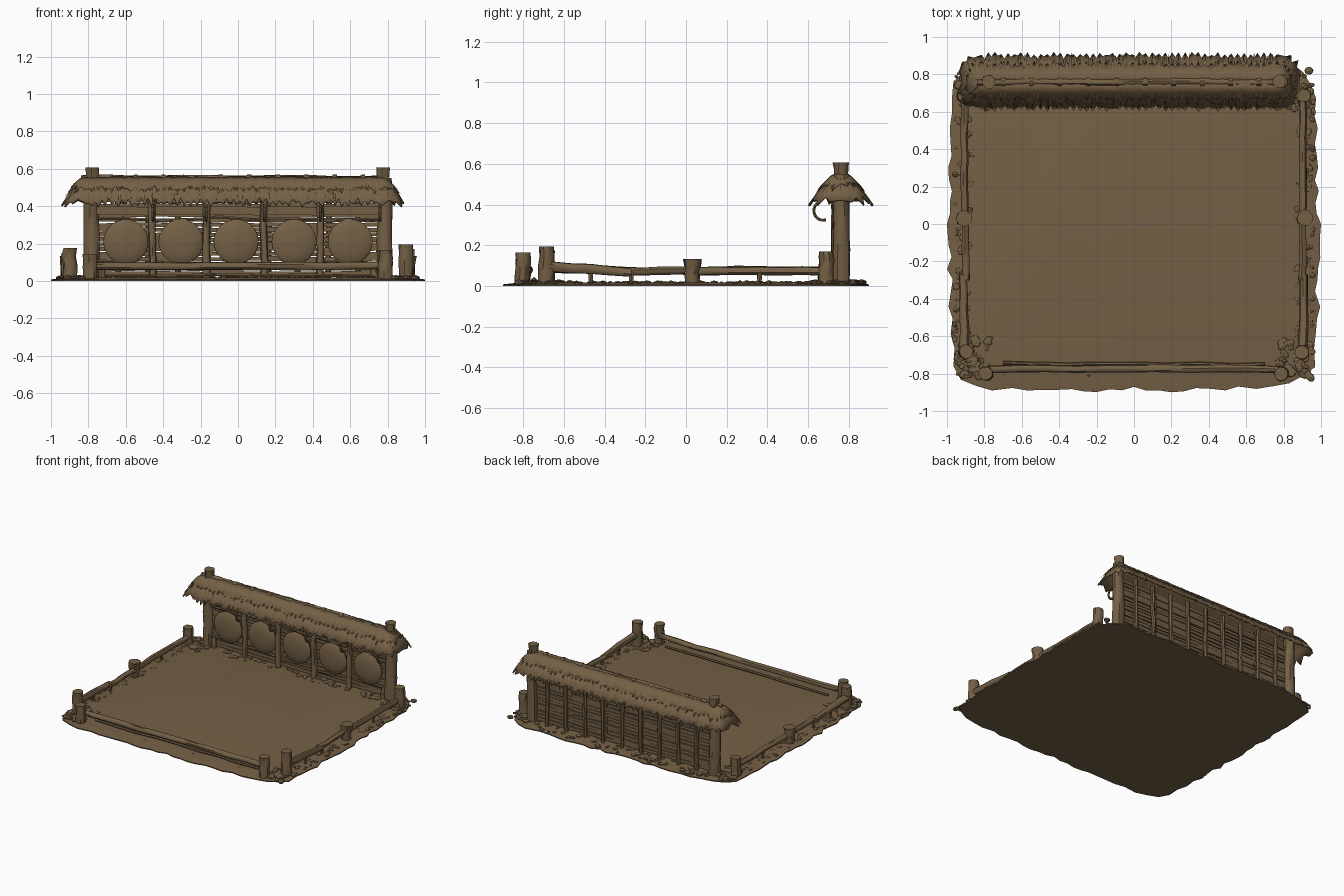
import bpy, bmesh, math, random
from mathutils import Vector, Matrix

if "Cube" in bpy.data.objects:
    bpy.data.objects.remove(bpy.data.objects["Cube"])

R = random.Random(7)
mat = bpy.data.materials.new("weathered brown")
mat.diffuse_color = (0.175, 0.117, 0.06, 1)
mat.use_nodes = True
mat.node_tree.nodes["Principled BSDF"].inputs["Base Color"].default_value = mat.diffuse_color


def finish(name, bm, angle=0.7):
    me = bpy.data.meshes.new(name)
    bm.to_mesh(me)
    bm.free()
    me.materials.append(mat)
    me.shade_smooth()
    me.set_sharp_from_angle(angle=angle)
    ob = bpy.data.objects.new(name, me)
    bpy.context.collection.objects.link(ob)
    return ob


def pole(bm, a, b, r1, r2=None, sides=9, rings=4, wob=0.004):
    """Slightly wobbly log from a to b."""
    a, b = Vector(a), Vector(b)
    r2 = r1 if r2 is None else r2
    q = (b - a).to_track_quat('Z', 'Y')
    loops = []
    for i in range(rings + 1):
        t = i / rings
        off = Vector((R.uniform(-wob, wob), R.uniform(-wob, wob), 0))
        r = r1 + (r2 - r1) * t
        loops.append([bm.verts.new(a.lerp(b, t) + q @ (off + Vector((
            math.cos(k * math.tau / sides), math.sin(k * math.tau / sides), 0)) * r * R.uniform(.93, 1.05)))
            for k in range(sides)])
    for u, v in zip(loops, loops[1:]):
        for k in range(sides):
            bm.faces.new((u[k], u[(k + 1) % sides], v[(k + 1) % sides], v[k]))
    bm.faces.new(loops[0][::-1])
    bm.faces.new(loops[-1])


def box(bm, c, s, tilt=0.0):
    m = Matrix.Translation(c) @ Matrix.Rotation(tilt, 4, 'Y') @ Matrix.Diagonal((*s, 1))
    bmesh.ops.create_cube(bm, size=1, matrix=m)


def stone(bm, x, y, z, r):
    m = Matrix.Translation((x, y, z)) @ Matrix.Rotation(R.uniform(0, 6), 4, 'Z') @ Matrix.Diagonal(
        (r * R.uniform(.8, 1.6), r * R.uniform(.7, 1.2), r * R.uniform(.4, .7), 1))
    bmesh.ops.create_icosphere(bm, subdivisions=1, radius=1, matrix=m)


# ground slab: ragged outer edge sloping up to a flat yard
bm = bmesh.new()
N = 96
ring = {"bottom": [], "edge": [], "top": []}
for i in range(N):
    a = math.tau * i / N
    c, s = math.cos(a), math.sin(a)
    k = (abs(c) ** 10 + abs(s) ** 10) ** -0.1
    x, y = c * k, s * k
    j = 1 if i in (0, N // 2) else R.uniform(0.965, 1.0)
    ring["bottom"].append(bm.verts.new((x * j, y * 0.9 * j, 0)))
    ring["edge"].append(bm.verts.new((x * j, y * 0.9 * j, 0.008)))
    ring["top"].append(bm.verts.new((x * 0.93, y * 0.81, 0.018)))
for lo, hi in (("bottom", "edge"), ("edge", "top")):
    for i in range(N):
        n = (i + 1) % N
        bm.faces.new((ring[lo][i], ring[lo][n], ring[hi][n], ring[hi][i]))
bm.faces.new(ring["bottom"][::-1])
bm.faces.new(ring["top"])
finish("ground", bm, 0.5)

# stones and clods around the yard edge, denser at corners
bm = bmesh.new()
for i in range(90):
    for sx in (-1, 1):
        stone(bm, sx * R.uniform(.87, .96), R.uniform(-.78, .84), .016, R.uniform(.008, .02))
for i in range(110):
    stone(bm, R.uniform(-.85, .85), R.uniform(.68, .87), .018, R.uniform(.01, .026))
for i in range(35):
    stone(bm, R.uniform(-.8, .8), R.uniform(-.81, -.75), .015, R.uniform(.006, .012))
for sx in (-1, 1):
    for cy in (-.72, .72):
        for i in range(35):
            stone(bm, sx * R.uniform(.76, .95), cy + R.uniform(-.1, .1), .018, R.uniform(.01, .027))
finish("edge_stones", bm, 0.4)

# short fence posts
bm = bmesh.new()
for x, y, r, h in ((.9, -.685, .038, .195), (.79, -.8, .037, .165), (.91, .69, .037, .17)):
    for sx in (-1, 1):
        pole(bm, (sx * x, y, 0), (sx * x, y, h - (.02 if sx < 0 else 0)), r * 1.05, r)
for sx in (-1, 1):
    pole(bm, (sx * .91, .03, 0), (sx * .91, .03, .133), .033, .044)
finish("fence_posts", bm)

# low fence rails with small stakes
bm = bmesh.new()
pole(bm, (-.77, -.775, .08), (.77, -.775, .08), .021, rings=10)
pole(bm, (-.7, -.745, .03), (.7, -.75, .03), .009, sides=6, rings=8)
for sx in (-1, 1):
    pole(bm, (sx * .905, -.67, .095), (sx * .91, -.27, .07), .027, .022)
    pole(bm, (sx * .9, -.3, .073), (sx * .905, .03, .075), .02)
    pole(bm, (sx * .905, .03, .075), (sx * .905, .68, .075), .021, rings=6)
    for y in (-.47, -.27, .36):
        pole(bm, (sx * .91, y, 0), (sx * .91, y, .075), .012, sides=6, rings=1)
finish("fence_rails", bm)

# tall end posts of the wall with caps
bm = bmesh.new()
for sx in (-1, 1):
    x = sx * .785
    pole(bm, (x, .76, 0), (x, .76, .55), .046, .038, rings=6)
    pole(bm, (x - sx * .01, .76, .53), (x - sx * .01, .76, .607), .033, .038, rings=2)
    pole(bm, (x - sx * .055, .745, 0), (x - sx * .055, .745, .1), .02, .018)
finish("wall_end_posts", bm)

# upright poles on both wall faces
bm = bmesh.new()
for x in (-.455, -.17, .14, .44):
    pole(bm, (x, .735, 0), (x + R.uniform(-.01, .01), .735, .47), .021, .019, rings=6)
for i in range(9):
    x = -.64 + i * .16
    pole(bm, (x, .785, 0), (x + R.uniform(-.008, .008), .785, .47), .016, rings=5, sides=7)
finish("wall_uprights", bm)

# horizontal slats between the uprights
bm = bmesh.new()
edges = (-.77, -.455, -.17, .14, .44, .77)
for a, b in zip(edges, edges[1:]):
    for k in range(16):
        box(bm, ((a + b) / 2, .76 + R.uniform(-.006, .006), .04 + k * .026),
            (b - a, .016, R.uniform(.018, .027)), R.uniform(-.022, .022))
    box(bm, ((a + b) / 2, .742, .375), (b - a, .016, .045), R.uniform(-.02, .02))
    for z in (.09, .33):
        pole(bm, (a, .742, z + R.uniform(-.02, .02)), (b, .742, z), .009, sides=6, wob=.003)
finish("wall_slats", bm, 0.5)

# round domed shields
for n, x in enumerate((-.6, -.305, -.01, .3, .6)):
    bm = bmesh.new()
    prof = ((.117, .745), (.12, .733), (.108, .724), (.07, .716), (.03, .712))
    loops = [[bm.verts.new((x + r * math.cos(t * math.tau / 24), y + R.uniform(-.001, .001),
                            .21 + r * math.sin(t * math.tau / 24))) for t in range(24)] for r, y in prof]
    for u, v in zip(loops, loops[1:]):
        for k in range(24):
            bm.faces.new((u[k], u[(k + 1) % 24], v[(k + 1) % 24], v[k]))
    bm.faces.new(loops[-1])
    bm.faces.new(loops[0][::-1])
    finish(f"shield_{n + 1}", bm, 0.9)

# curved hooks below the front eave
bm = bmesh.new()
for x in (-.455, -.17, .14, .44, .76):
    pts = [(x, .675 + .048 * math.cos(t), .37 + .048 * math.sin(t))
           for t in [math.radians(130 + 26 * i) for i in range(7)]]
    for p, q in zip(pts, pts[1:]):
        pole(bm, p, q, .008, sides=6, rings=1, wob=0)
finish("eave_hooks", bm)

# thatched roof: long hipped shell with ragged eaves
PROF = ((.012, .55), (.05, .53), (.1, .48), (.155, .405))
X0, X1, YC = -.815, .765, .76


def height(d):
    for (d0, z0), (d1, z1) in zip(PROF, PROF[1:]):
        if d <= d1 or d1 == PROF[-1][0]:
            return z0 + (z1 - z0) * (d - d0) / (d1 - d0)


def outline():
    """Ridge points with outward directions, all the way round."""
    n, m, out = 90, 14, []
    pw = lambda v: math.copysign(abs(v) ** .65, v)
    for side, a, b in ((-1, X0, X1), (1, X1, X0)):
        out += [(a + (b - a) * i / n, 0, side) for i in range(n)]
        for i in range(m):
            t = math.pi * i / m
            out.append((b, -side * .85 * pw(math.sin(t)), side * pw(math.cos(t))))
    return out


def thatch(name, depths, lift, rag):
    bm = bmesh.new()
    pts, loops = outline(), []
    for li, d in enumerate(depths):
        last = li == len(depths) - 1
        loop = []
        for i, (x, dx, dy) in enumerate(pts):
            e = d - (R.uniform(.3, 1) * rag if i % 2 else -R.uniform(-.3, .3) * rag) if last else d
            loop.append(bm.verts.new((x + dx * e, YC + dy * e, height(e) + lift + R.uniform(-.003, .003))))
        loops.append(loop)
    n = len(pts)
    for u, v in zip(loops, loops[1:]):
        for k in range(n):
            bm.faces.new((v[k], v[(k + 1) % n], u[(k + 1) % n], u[k]))
    ob = finish(name, bm, 0.5)
    sol = ob.modifiers.new("thickness", 'SOLIDIFY')
    sol.thickness = .01
    sol.offset = -1


thatch("roof_thatch_lower", (.012, .05, .1, .152), 0, .03)
thatch("roof_thatch_upper", (.012, .05, .105), .009, .035)

# loose straw blades over the thatch
bm = bmesh.new()
pts = outline()
for i in range(650):
    x, dx, dy = R.choice(pts)
    d0 = R.uniform(.04, .1)
    d1 = min(d0 + R.uniform(.03, .06), .16)
    w = R.uniform(.004, .009)
    sx, sy = -dy * w, dx * w
    lean = R.uniform(-.01, .01)
    co = [(x + dx * d0 + sx, YC + dy * d0 + sy, height(d0) + .009),
          (x + dx * d0 - sx, YC + dy * d0 - sy, height(d0) + .009),
          (x + dx * d1 + lean, YC + dy * d1, height(d1) + .012)]
    bm.faces.new([bm.verts.new(c) for c in co])
finish("straw_blades", bm)

# ridge pole and its bindings
bm = bmesh.new()
pole(bm, (-.84, YC, .55), (.8, YC, .545), .018, rings=12)
for i in range(10):
    x = -.7 + i * .152
    pole(bm, (x - .012, YC, .545), (x + .012, YC, .545), .024, rings=1, wob=0)
finish("ridge_pole", bm)
